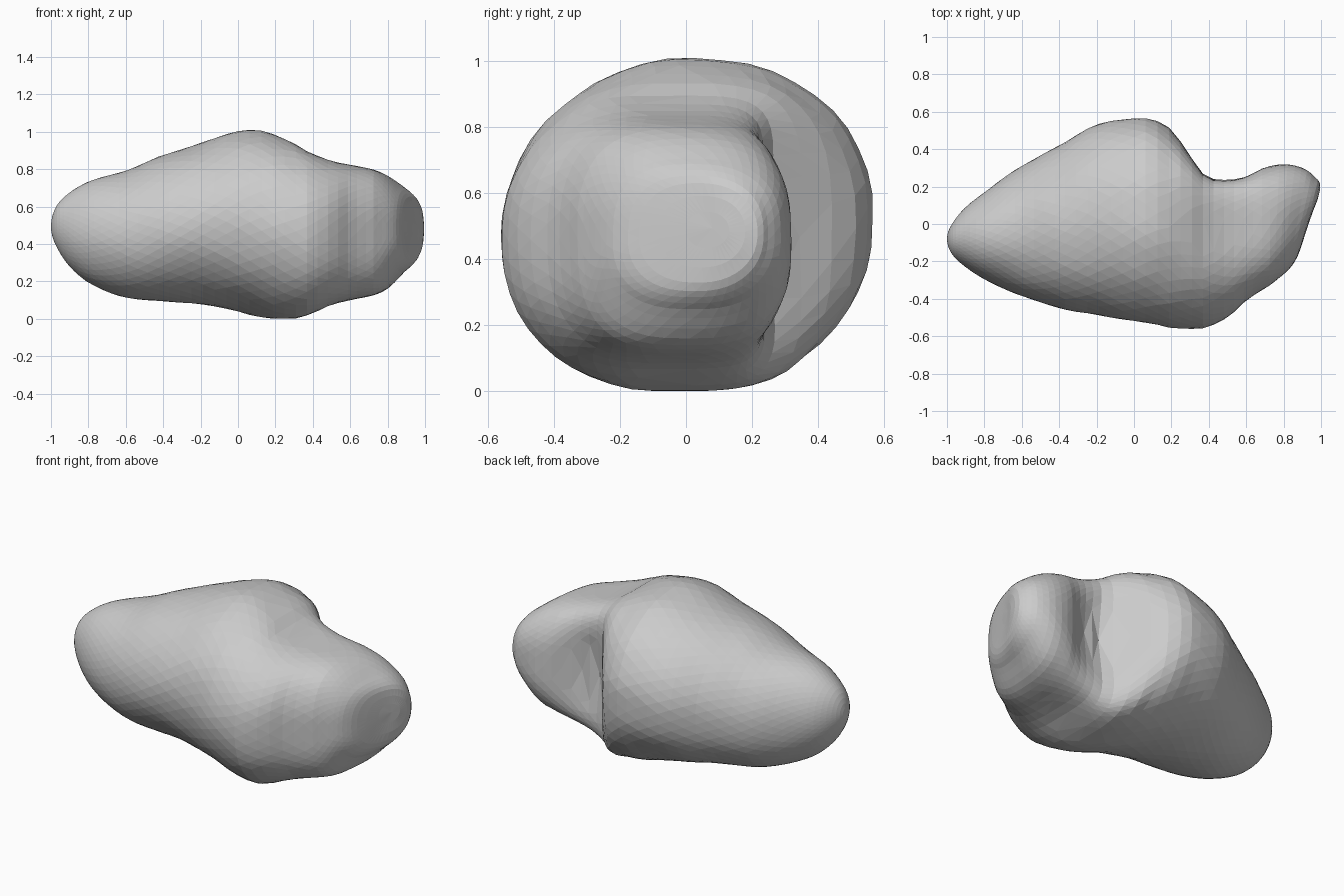
import bpy, bmesh
from math import sin, cos, pi, acos, exp
from mathutils import noise, Vector

if "Cube" in bpy.data.objects:
    bpy.data.objects.remove(bpy.data.objects["Cube"])

# Stations along the long axis:
# position, z top, z bottom, y back, y front, back squareness, front squareness
STATIONS = [
    (-1.0, .50, .50, -.08, -.08, 2.0, 2.0),
    (-.97, .61, .39, .005, -.165, 2.0, 2.0),
    (-.90, .68, .285, .09, -.23, 2.0, 2.0),
    (-.80, .74, .20, .17, -.295, 2.0, 2.0),
    (-.60, .80, .12, .31, -.385, 2.1, 2.0),
    (-.40, .88, .10, .42, -.45, 2.1, 2.0),
    (-.20, .945, .085, .53, -.485, 2.1, 2.0),
    (0.0, 1.01, .045, .567, -.52, 2.1, 2.0),
    (.10, 1.015, .02, .562, -.535, 2.2, 2.0),
    (.20, .99, .005, .505, -.555, 2.5, 2.0),
    (.30, .945, .005, .375, -.562, 4.0, 2.0),
    (.38, .895, .03, .27, -.557, 6.0, 2.1),
    (.50, .85, .08, .25, -.50, 6.0, 2.3),
    (.60, .83, .105, .265, -.41, 4.5, 2.6),
    (.70, .81, .125, .305, -.345, 3.2, 2.8),
    (.80, .775, .16, .32, -.30, 2.7, 2.8),
    (.90, .715, .25, .29, -.245, 2.5, 2.7),
    (.95, .68, .29, .25, -.20, 2.4, 2.6),
    (.985, .63, .345, .21, -.13, 2.2, 2.4),
    (1.0, .50, .50, .08, .08, 2.0, 2.0),
]
RINGS, SIDES = 50, 44
US = [acos(-s[0]) for s in STATIONS]


def station(u):
    """Smooth interpolation of the stations; u runs 0..pi with s = -cos(u)."""
    i = max(k for k in range(len(US) - 1) if US[k] <= u)
    h = US[i + 1] - US[i]
    t = (u - US[i]) / h

    def slope(k, c):
        a, b = max(k - 1, 0), min(k + 1, len(US) - 1)
        return (STATIONS[b][c] - STATIONS[a][c]) / (US[b] - US[a])

    out = []
    for c in range(1, 7):
        p, q = STATIONS[i][c], STATIONS[i + 1][c]
        out.append((2*t**3 - 3*t*t + 1)*p + (t**3 - 2*t*t + t)*h*slope(i, c)
                   + (3*t*t - 2*t**3)*q + (t**3 - t*t)*h*slope(i + 1, c))
    return out


def spow(v, e):
    return abs(v)**e * (1 if v >= 0 else -1)


def surface_point(u, a):
    x = -cos(u)
    zt, zb, yb, yf, nb, nf = station(u)
    yc, zc = (yb + yf)/2, (zt + zb)/2
    e = 2 / (nb if cos(a) > 0 else nf)
    y = yc + (yb - yf)/2*spow(cos(a), e)
    z = zc + (zt - zb)/2*spow(sin(a), e)
    # hollow of the saddle at the back
    if cos(a) > 0:
        y -= .05*exp(-((x - .45)/.14)**2 - ((z - .48)/.22)**2)
    # slanted end with a shallow crater
    if x > .72:
        k = (x - .72)/.28
        crater = exp(-(((y + .05)/.17)**2 + ((z - .5)/.2)**2)**2)
        x += .27*k*(y - .17) - .02*k*crater
    # slight roughness across the outline
    r = 1 + .012*noise.noise(Vector((x, y, z))*6)
    return Vector((x, yc + (y - yc)*r, zc + (z - zc)*r))


# Rocky body: lofted rings closed with a point at each end
bm = bmesh.new()
rings = []
for i in range(1, RINGS):
    u = pi*i/RINGS
    rings.append([bm.verts.new(surface_point(u, 2*pi*(j + .5*(i % 2))/SIDES))
                  for j in range(SIDES)])
for i, (r0, r1) in enumerate(zip(rings, rings[1:])):
    for j in range(SIDES):
        k = (j + 1) % SIDES
        if i % 2 == 1:
            bm.faces.new((r0[j], r0[k], r1[j]))
            bm.faces.new((r0[k], r1[k], r1[j]))
        else:
            bm.faces.new((r0[j], r0[k], r1[k]))
            bm.faces.new((r0[j], r1[k], r1[j]))
for ring, u in ((rings[0], 0), (rings[-1], pi - 1e-6)):
    tip = bm.verts.new(surface_point(u, 0))
    for j in range(SIDES):
        bm.faces.new((tip, ring[j], ring[(j + 1) % SIDES]))
bmesh.ops.recalc_face_normals(bm, faces=bm.faces)

# Stand on the ground plane
low = min(v.co.z for v in bm.verts)
bmesh.ops.translate(bm, verts=bm.verts, vec=(0, 0, -low))
mesh = bpy.data.meshes.new("asteroid_body")
bm.to_mesh(mesh)
bm.free()
body = bpy.data.objects.new("asteroid_body", mesh)
bpy.context.collection.objects.link(body)
